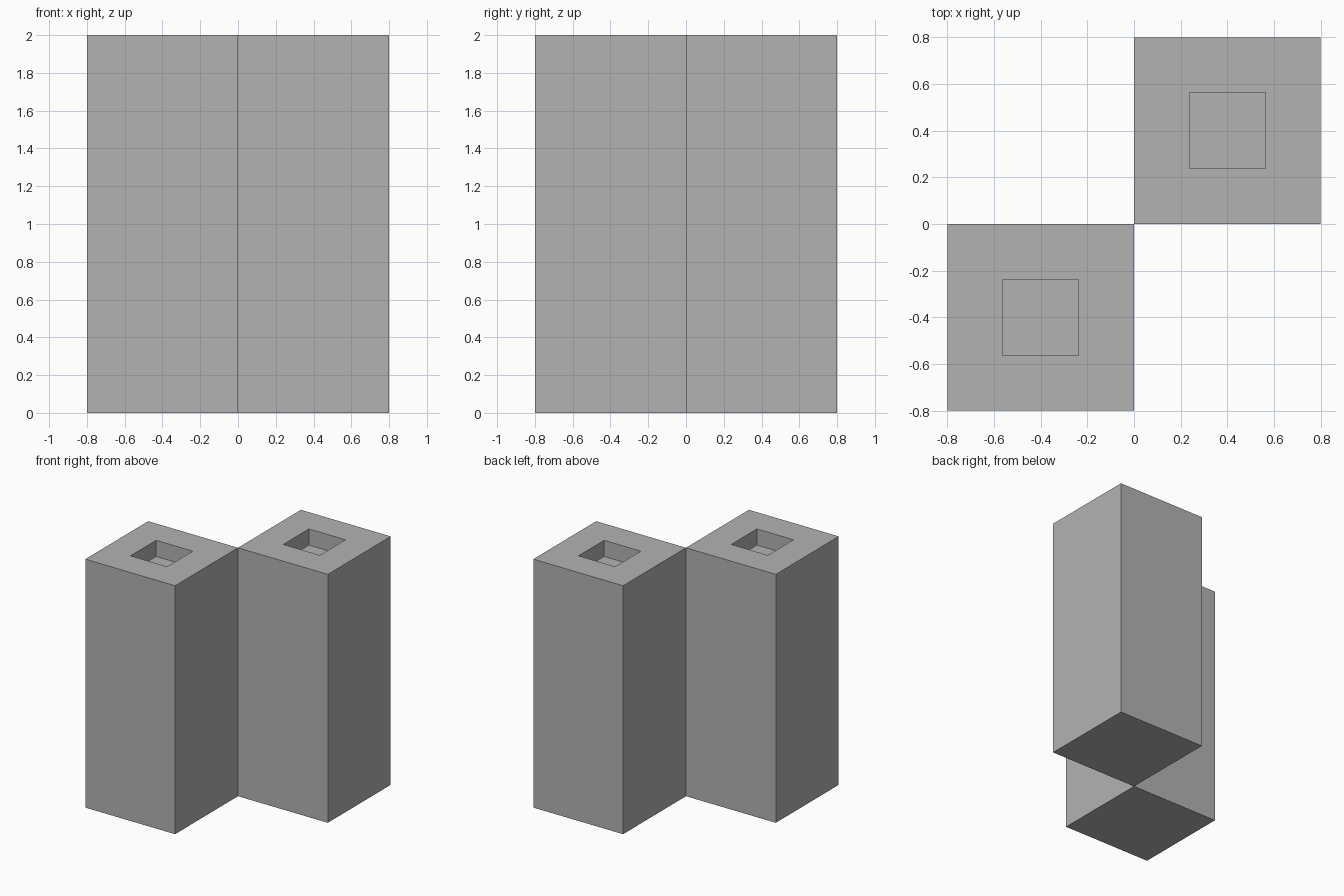
import bpy, bmesh

if "Cube" in bpy.data.objects:
    bpy.data.objects.remove(bpy.data.objects["Cube"])

W, H = 0.8, 2.0      # column width and height
HOLE, DEPTH = 0.13, 0.13

grey = bpy.data.materials.new("plain grey")
grey.diffuse_color = (0.45, 0.45, 0.45, 1)
grey.use_nodes = True
grey.node_tree.nodes["Principled BSDF"].inputs["Base Color"].default_value = grey.diffuse_color


def column(name, cx, cy):
    """Square column with a small square socket sunk into its top."""
    bm = bmesh.new()
    bmesh.ops.create_cube(bm, size=1)
    for v in bm.verts:
        v.co = (v.co.x * W, v.co.y * W, (v.co.z + 0.5) * H)
    # inset the top face, then push a copy of it down to make the socket
    top = max(bm.faces, key=lambda f: f.calc_center_median().z)
    bmesh.ops.inset_individual(bm, faces=[top], thickness=(W - HOLE) / 2)
    floor = bmesh.ops.extrude_discrete_faces(bm, faces=[top])["faces"][0]
    bmesh.ops.translate(bm, verts=floor.verts, vec=(0, 0, -DEPTH))
    bmesh.ops.recalc_face_normals(bm, faces=bm.faces)
    mesh = bpy.data.meshes.new(name)
    bm.to_mesh(mesh)
    bm.free()
    mesh.materials.append(grey)
    obj = bpy.data.objects.new(name, mesh)
    obj.location = (cx, cy, 0)
    bpy.context.collection.objects.link(obj)


# two columns touching along one vertical edge
column("front_left_column", -W / 2, -W / 2)
column("back_right_column", W / 2, W / 2)
